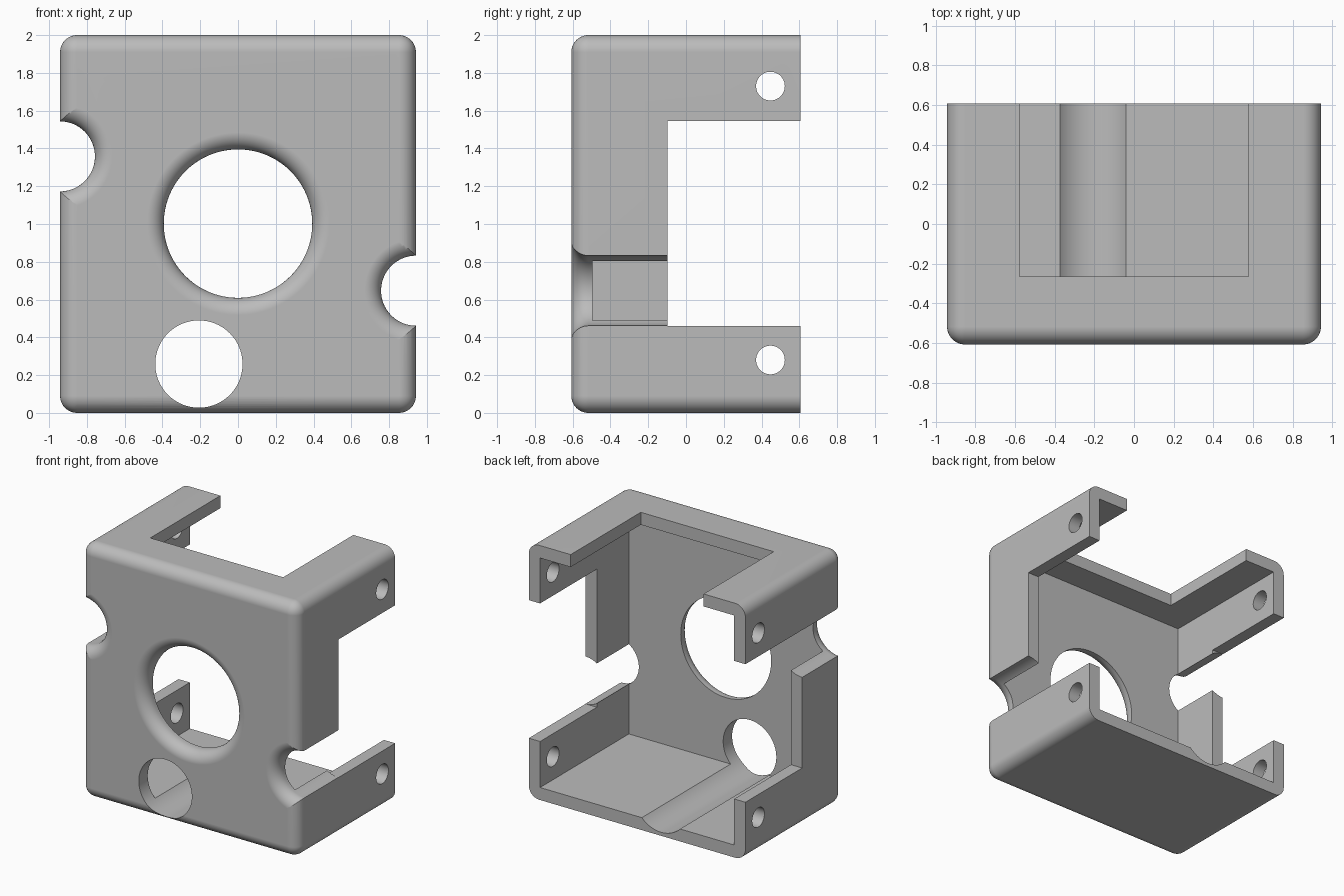
import bpy, bmesh, math
from mathutils import Matrix, Vector

cube = bpy.data.objects.get("Cube")
if cube:
    bpy.data.objects.remove(cube)

W, D, H = 0.942, 0.607, 2.0      # half width, half depth, height
WALL, FRONT, FILLET = 0.098, 0.111, 0.09

grey = bpy.data.materials.new("plain grey")
grey.use_nodes = True
colour = (0.5, 0.5, 0.5, 1)
grey.diffuse_color = colour
grey.node_tree.nodes["Principled BSDF"].inputs["Base Color"].default_value = colour


def make(name, bm):
    bmesh.ops.recalc_face_normals(bm, faces=bm.faces)
    mesh = bpy.data.meshes.new(name)
    bm.to_mesh(mesh)
    bm.free()
    mesh.materials.append(grey)
    ob = bpy.data.objects.new(name, mesh)
    bpy.context.collection.objects.link(ob)
    return ob


def box_mesh(lo, hi):
    bm = bmesh.new()
    lo, hi = Vector(lo), Vector(hi)
    m = Matrix.Translation((lo + hi) / 2) @ Matrix.Diagonal((*(hi - lo), 1))
    bmesh.ops.create_cube(bm, size=1, matrix=m)
    return bm


def lathe(profile, x, z, steps=96):
    """Solid of revolution about a line along y; profile holds (radius, y)."""
    bm = bmesh.new()
    rings = [[bm.verts.new((x + r * math.cos(a), y, z + r * math.sin(a)))
              for a in (math.tau * i / steps for i in range(steps))]
             for r, y in profile]
    for p, q in zip(rings, rings[1:]):
        for i in range(steps):
            j = (i + 1) % steps
            bm.faces.new((p[i], p[j], q[j], q[i]))
    bm.faces.new(rings[0])
    bm.faces.new(rings[-1])
    return bm


def flared(radius, end):
    """Hole profile whose front rim is rounded over."""
    arc = [(radius + FILLET * (1 - math.cos(a)), -D + FILLET * (1 - math.sin(a)))
           for a in (math.pi / 2 * i / 10 for i in range(10, -1, -1))]
    return [(radius + FILLET, -D - 0.1)] + arc + [(radius, end)]


# Rounded outer shell; the open back keeps square edges
bm = box_mesh((-W, -D, 0), (W, D, H))
edges = [e for e in bm.edges if min(v.co.y for v in e.verts) < 0]
bmesh.ops.bevel(bm, geom=edges, offset=FILLET, segments=10, profile=0.5,
                affect='EDGES')
housing = make("housing_shell", bm)

cutters = [
    # Inner cavity, open at the back
    make("cavity_cutter", box_mesh((-W + WALL, -D + FRONT, WALL),
                                   (W - WALL, 1, H - WALL))),
    # Window in the top wall
    make("top_window_cutter", box_mesh((-0.578, -0.264, 1.6), (0.578, 1, 2.2))),
    # Large rounded-over front opening
    make("front_opening_cutter", lathe(flared(0.393, -0.3), 0, 1.002)),
    # Plain lower hole, which also grooves the floor
    make("groove_cutter", lathe([(0.231, -1), (0.231, 1)], -0.207, 0.2585)),
]

# Windows, notches and screw holes in both side walls
for side, name, notch_z in ((1, "left", 0.647), (-1, "right", 1.358)):
    xs = sorted((side * 0.7, side * 1.2))
    cutters.append(make(name + "_window_cutter",
                        box_mesh((xs[0], -0.098, 0.46), (xs[1], 1, 1.545))))
    cutters.append(make(name + "_notch_cutter",
                        lathe(flared(0.1855, 0.05), side * 0.943, notch_z)))
for label, z in (("lower", 0.28), ("upper", 1.73)):
    bm = bmesh.new()
    m = Matrix.Translation((0, 0.447, z)) @ Matrix.Rotation(math.pi / 2, 4, 'Y')
    bmesh.ops.create_cone(bm, cap_ends=True, segments=48, radius1=0.076,
                          radius2=0.076, depth=3, matrix=m)
    cutters.append(make(label + "_screw_hole_cutter", bm))

# Cut everything, then remove the cutters
bpy.context.view_layer.objects.active = housing
for ob in bpy.context.selected_objects:
    ob.select_set(False)
housing.select_set(True)
for cutter in cutters:
    cutter.hide_render = True
    mod = housing.modifiers.new("cut", 'BOOLEAN')
    mod.operation = 'DIFFERENCE'
    mod.solver = 'EXACT'
    mod.object = cutter
    bpy.ops.object.modifier_apply(modifier=mod.name)
    bpy.data.objects.remove(cutter)

# Smooth rounded edges, crisp corners, flat walls
bpy.ops.object.shade_smooth_by_angle(angle=math.radians(30))
wn = housing.modifiers.new("flat walls", 'WEIGHTED_NORMAL')
wn.keep_sharp = True
